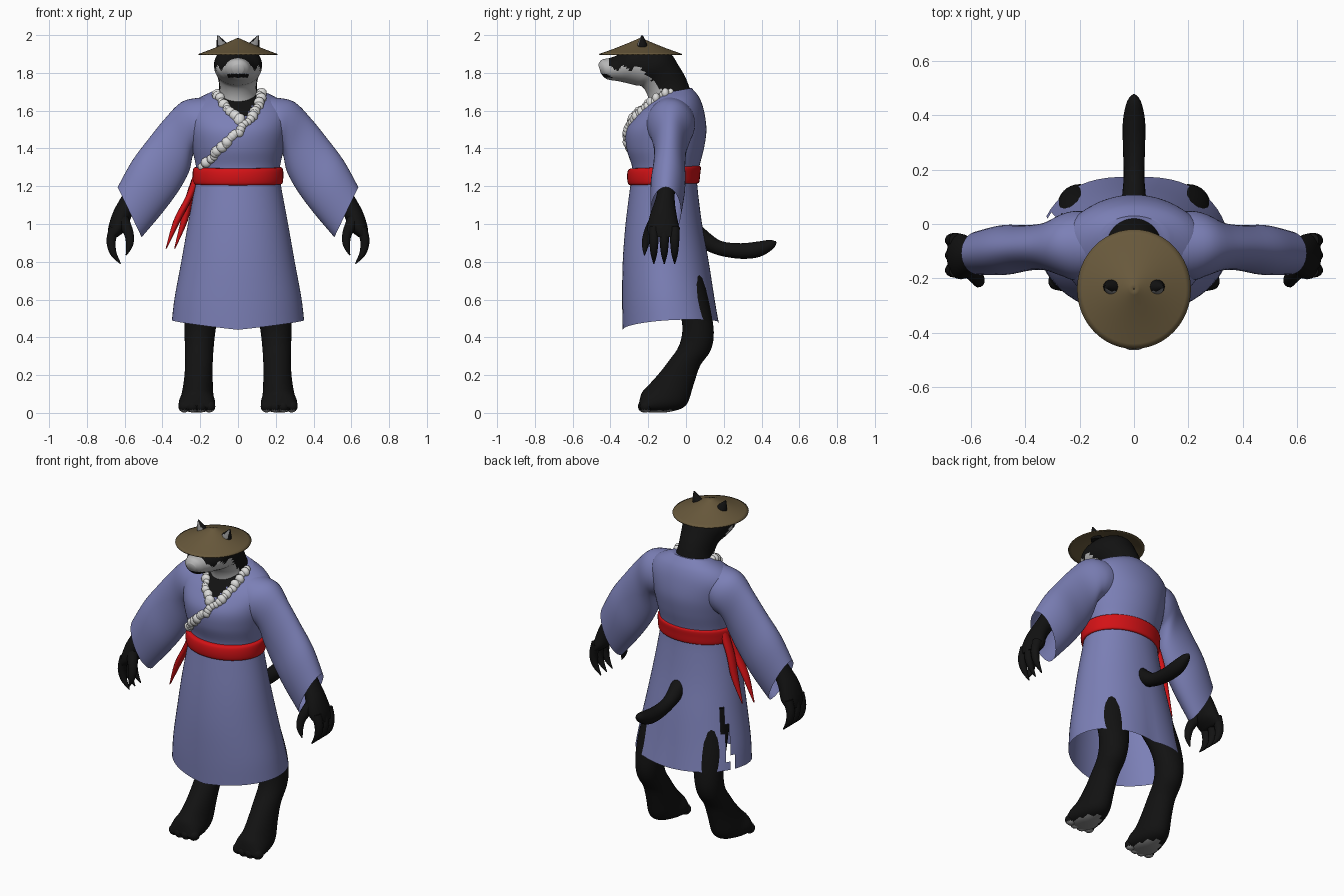
import bpy, bmesh, math, random
from mathutils import Vector
from mathutils.bvhtree import BVHTree

random.seed(4)
if "Cube" in bpy.data.objects:
    bpy.data.objects.remove(bpy.data.objects["Cube"])


def material(name, r, g, b):
    m = bpy.data.materials.new(name)
    m.use_nodes = True
    m.diffuse_color = (r, g, b, 1)
    node = next(n for n in m.node_tree.nodes if n.type == 'BSDF_PRINCIPLED')
    node.inputs["Base Color"].default_value = (r, g, b, 1)
    node.inputs["Roughness"].default_value = 0.8
    return m


BLUE = material("robe blue", .20, .215, .47)
RED = material("sash red", .65, .006, .008)
STRAW = material("straw brown", .14, .10, .045)
BLACK = material("black fur", .006, .006, .006)
PALE = material("pale fur", .48, .48, .48)
WHITE = material("white trim", .72, .72, .71)
GREY = material("pad grey", .25, .25, .25)


def finish(name, bm, mats, rule=None, angle=50):
    """Turn a bmesh into a smooth shaded object, colouring faces by a rule."""
    bmesh.ops.recalc_face_normals(bm, faces=bm.faces)
    if rule:
        for f in bm.faces:
            f.material_index = int(rule(f.calc_center_median(), f.normal))
    mesh = bpy.data.meshes.new(name)
    bm.to_mesh(mesh)
    bm.free()
    for m in mats:
        mesh.materials.append(m)
    ob = bpy.data.objects.new(name, mesh)
    bpy.context.collection.objects.link(ob)
    bpy.ops.object.select_all(action='DESELECT')
    ob.select_set(True)
    bpy.context.view_layer.objects.active = ob
    bpy.ops.object.shade_smooth_by_angle(angle=math.radians(angle))
    return ob


def blend(rows, k):
    """Catmull-Rom steps between rows of numbers."""
    rows = [Vector(r) for r in rows]
    out = []
    for i in range(len(rows) - 1):
        b, c = rows[i], rows[i + 1]
        a, d = rows[max(i - 1, 0)], rows[min(i + 2, len(rows) - 1)]
        for j in range(k):
            t = j / k
            out.append(b + (c - a) * (t / 2) + (a * 2 - b * 5 + c * 4 - d) * (t * t / 2)
                       + (b * 3 - a - c * 3 + d) * (t ** 3 / 2))
    return out + [rows[-1]]


def skin(rings, n, cap, sx):
    """Bridge elliptical rings given as centre and two half axes."""
    bm = bmesh.new()
    loops = []
    for mid, u, v in rings:
        pts = [mid + u * math.cos(i * math.tau / n) + v * math.sin(i * math.tau / n) for i in range(n)]
        loops.append([bm.verts.new((p.x * sx, p.y, p.z)) for p in pts])
    for a, b in zip(loops, loops[1:]):
        for i in range(n):
            bm.faces.new((a[i], a[i - 1], b[i - 1], b[i]))
    if cap:
        bm.faces.new(loops[0])
        bm.faces.new(loops[-1])
    return bm


def loft(plane, rows, n=32, k=4, cap=True, sx=1):
    """Rows: edge point, opposite edge point in the plane, side centre, side radius."""
    rings = []
    for a, z, b, w, c, r in blend(rows, k):
        if plane == 'x':
            p, q, side = Vector((a, c, z)), Vector((b, c, w)), Vector((0, r, 0))
        else:
            p, q, side = Vector((c, a, z)), Vector((c, b, w)), Vector((r, 0, 0))
        rings.append(((p + q) / 2, (p - q) / 2, side))
    return skin(rings, n, cap, sx)


def tube(rows, n=12, sx=1):
    """Rows: x, y, z, radius."""
    rows = blend(rows, 4)
    rings = []
    for i, p in enumerate(rows):
        t = (rows[min(i + 1, len(rows) - 1)] - rows[max(i - 1, 0)]).to_3d().normalized()
        u = t.cross(Vector((.3, 1, 0) if abs(t.y) < .7 else (1, 0, 0))).normalized()
        rings.append((p.to_3d(), u * p.w, t.cross(u) * p.w))
    return skin(rings, n, True, sx)


def blobs(items, detail, squash=1):
    bm = bmesh.new()
    for p, r in items:
        made = bmesh.ops.create_icosphere(bm, subdivisions=detail, radius=r)["verts"]
        for v in made:
            v.co.y *= squash
            v.co += Vector(p)
    return bm


# Skirt with fuller hips, a curved hem and a slit on the right side
skirt = loft('y', [(-.335, .44, .17, .475, 0, .35), (-.338, .6, .15, .6, 0, .335),
                   (-.335, .8, .12, .8, 0, .30), (-.32, 1, .085, 1, 0, .265),
                   (-.295, 1.2, .06, 1.2, 0, .228), (-.285, 1.26, .06, 1.26, 0, .22)], n=64, cap=False)
for v in skirt.verts:
    low = max(0, (1.2 - v.co.z) / .75)
    v.co.z += .035 * low ** 4 * abs(v.co.x) / .35
    if v.co.y > -.08:
        v.co.y += .12 * abs(v.co.x) * (v.co.y + .08) / .26 * low
slit = [f for f in skirt.faces if f.calc_center_median().x < -.2
        and 0 < f.calc_center_median().y < .03 and f.calc_center_median().z < .85]
bmesh.ops.delete(skirt, geom=slit, context='FACES')
finish("robe_skirt", skirt, [BLUE])


# Robe top, with the open neckline showing fur
def neckline(c, n):
    t = (c.z - 1.53) / .16
    return c.y < -.1 and t > 0 and -.13 * t < c.x - .015 < .11 * t


top = loft('y', [(-.285, 1.22, .06, 1.22, 0, .222), (-.285, 1.3, .07, 1.3, 0, .222),
                 (-.315, 1.4, .095, 1.4, 0, .243), (-.315, 1.5, .108, 1.5, 0, .262),
                 (-.26, 1.585, .095, 1.6, 0, .27), (-.2, 1.645, .07, 1.67, 0, .22),
                 (-.14, 1.69, .03, 1.72, 0, .125)], n=64, k=6)
surface = BVHTree.FromBMesh(top)
finish("robe_top", top, [BLUE, BLACK], neckline)


# Shaggy collar trim laid on the robe
def trim(name, path):
    items = []
    for x, z in blend(path, 7):
        hit = surface.ray_cast(Vector((x, -1, z)), Vector((0, 1, 0)))[0]
        hit = hit or surface.find_nearest(Vector((x, -.12, z)))[0]
        jitter = Vector((random.uniform(-.007, .007), 0, random.uniform(-.007, .007)))
        items.append((hit + jitter, random.uniform(.02, .031)))
    finish(name, blobs(items, 2, .75), [WHITE])


trim("collar_trim_long", [(.12, 1.7), (.11, 1.64), (.05, 1.54), (-.04, 1.45), (-.12, 1.37), (-.185, 1.31)])
trim("collar_trim_short", [(-.115, 1.695), (-.055, 1.61), (.01, 1.545)])

# Sash and its two hanging ends
finish("sash", loft('y', [(-.285, 1.205, .06, 1.215, 0, .222), (-.305, 1.21, .07, 1.222, 0, .236),
                          (-.312, 1.25, .075, 1.262, 0, .24), (-.305, 1.288, .078, 1.302, 0, .236),
                          (-.28, 1.295, .06, 1.308, 0, .215)], n=48), [RED])
for i, (tip, y) in enumerate([(-.38, -.12), (-.335, -.07)]):
    finish(f"sash_end_{i + 1}", loft('x', [
        (-.185, 1.28, -.23, 1.28, y, .03), (-.235, 1.15, -.275, 1.15, y, .03),
        (tip * .85 + .02, 1.02, tip * .85 - .018, 1.02, y, .025),
        (tip + .003, .87, tip - .003, .87, y, .004)], n=12), [RED])


# Neck, head and muzzle in one form
def face_colour(c, n):
    mouth = abs(c.x) < .055 and 1.775 < c.z < 1.795 and c.y < -.39
    throat = 1.64 < c.z < 1.825 + .012 * math.sin(c.y * 90) and c.y < -.24 + (1.82 - c.z)
    return (throat or c.y < -.405) and not mouth


finish("head", loft('y', [
    (.03, 1.69, -.19, 1.58, 0, .115), (.0, 1.77, -.2, 1.67, 0, .1), (-.04, 1.84, -.23, 1.725, 0, .108),
    (-.09, 1.91, -.27, 1.735, 0, .124), (-.18, 1.945, -.31, 1.745, 0, .127),
    (-.28, 1.94, -.34, 1.752, 0, .118), (-.35, 1.9, -.37, 1.758, 0, .092),
    (-.40, 1.88, -.40, 1.762, 0, .073), (-.445, 1.87, -.425, 1.77, 0, .056),
    (-.465, 1.845, -.45, 1.795, 0, .03)], n=48, k=6), [BLACK, PALE], face_colour)

# Wide conical hat
hat = finish("straw_hat", loft('y', [(-.24 - r * 1.05, z, -.24 + r * 1.05, z, 0, r) for r, z in
                                     [(.21, 1.9), (.14, 1.926), (.07, 1.955), (.003, 1.985)]],
                               n=48, k=3, cap=False), [STRAW])
shell = hat.modifiers.new("thickness", 'SOLIDIFY')
shell.thickness = .006

# Tail
finish("tail", tube([(0, .0, 1.0, .05), (0, .1, .915, .044), (0, .18, .872, .038), (0, .29, .857, .041),
                     (0, .38, .866, .041), (0, .45, .892, .026), (0, .478, .905, .004)], n=20), [BLACK])


def sole(c, n):
    return c.z < .014 and n.z < -.5


for side, s in (("left", 1), ("right", -1)):
    # Ears poking through the hat
    finish(f"{side}_ear", loft('x', [(.112, 1.92, .035, 1.92, -.232, .034), (.114, 1.955, .055, 1.955, -.232, .024),
                                     (.11, 1.998, .104, 1.998, -.232, .005)], n=16, sx=s),
           [BLACK, GREY], lambda c, n: n.y < -.72 and c.z > 1.945)
    # Wide hanging sleeve
    finish(f"{side}_sleeve", loft('x', [
        (.10, 1.675, .16, 1.40, -.08, .12), (.21, 1.668, .22, 1.39, -.08, .128),
        (.30, 1.645, .24, 1.36, -.078, .112), (.385, 1.56, .26, 1.275, -.083, .088),
        (.47, 1.455, .315, 1.175, -.088, .084), (.56, 1.335, .4, 1.06, -.096, .092),
        (.637, 1.195, .51, .93, -.107, .08)], n=40, cap=False, sx=s), [BLUE])
    # Forearm and palm
    finish(f"{side}_hand", loft('x', [
        (.56, 1.25, .47, 1.19, -.10, .045), (.605, 1.165, .53, 1.10, -.11, .05),
        (.658, 1.07, .568, 1.03, -.12, .07), (.686, .985, .59, .97, -.12, .084),
        (.69, .93, .64, .93, -.115, .078)], n=24, sx=s), [BLACK])
    # Clawed fingers and thumb
    for i, y in enumerate((-.17, -.115, -.06)):
        finish(f"{side}_finger_{i + 1}", tube([
            (.655, y, .98, .028), (.672, y, .91, .025), (.66, y, .845, .018), (.622, y, .79, .003)], sx=s), [BLACK])
    finish(f"{side}_thumb", tube([(.61, -.16, 1.02, .035), (.578, -.2, .95, .026), (.574, -.215, .89, .019),
                                  (.592, -.22, .835, .003)], sx=s), [BLACK])
    # Leg and foot
    finish(f"{side}_leg", loft('y', [
        (-.17, .80, .06, .85, .15, .10), (-.06, .6, .12, .6, .185, .095), (-.02, .47, .147, .43, .2, .083),
        (-.035, .36, .13, .33, .205, .076), (-.095, .27, .075, .25, .207, .073),
        (-.15, .2, .04, .15, .21, .076), (-.2, .145, .0, .04, .215, .085),
        (-.232, .11, -.09, .005, .217, .096), (-.245, .07, -.18, .002, .218, .092),
        (-.25, .04, -.23, .008, .218, .07)], sx=s), [BLACK, GREY], sole)
    # Toes
    finish(f"{side}_toes", blobs([((s * (.218 + o), -.228 + abs(o) * .25, .034), .032)
                                  for o in (-.066, -.022, .022, .066)], 3), [BLACK, GREY], sole)
